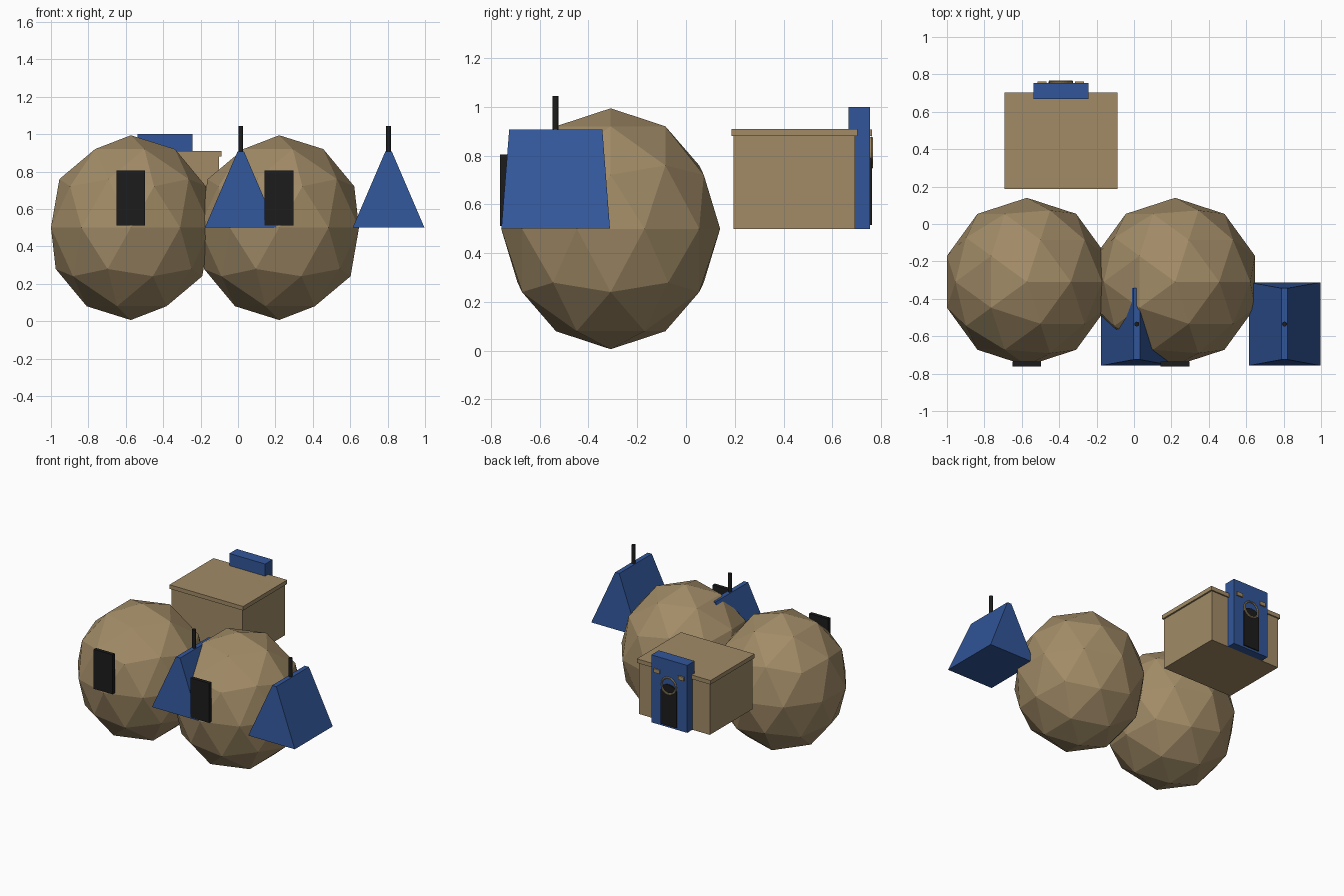
import bpy, bmesh, math
from mathutils import Matrix

if "Cube" in bpy.data.objects:
    bpy.data.objects.remove(bpy.data.objects["Cube"], do_unlink=True)


def material(name, rgb):
    m = bpy.data.materials.new(name)
    m.use_nodes = True
    m.diffuse_color = (*rgb, 1)
    m.node_tree.nodes["Principled BSDF"].inputs["Base Color"].default_value = (*rgb, 1)
    return m


TAN = material("tan", (0.36, 0.26, 0.135))
BLUE = material("blue", (0.031, 0.093, 0.32))
BLACK = material("black", (0.012, 0.012, 0.012))


def finish(bm, name, mat):
    bmesh.ops.recalc_face_normals(bm, faces=bm.faces)
    mesh = bpy.data.meshes.new(name)
    bm.to_mesh(mesh)
    bm.free()
    mesh.materials.append(mat)
    ob = bpy.data.objects.new(name, mesh)
    bpy.context.collection.objects.link(ob)
    return ob


def box(name, mat, x, y, z, top=None):
    """Box from (min, max) ranges; top gives other x and y ranges for the upper face."""
    bm = bmesh.new()
    bmesh.ops.create_cube(bm, size=1)
    for v in bm.verts:
        rx, ry = top if top and v.co.z > 0 else (x, y)
        v.co = (rx[v.co.x > 0], ry[v.co.y > 0], z[v.co.z > 0])
    return finish(bm, name, mat)


def around(c, half):
    return (c - half, c + half)


# Two faceted balls, each with a dark front panel
for side, cx in (("right", -0.573), ("left", 0.22)):
    bm = bmesh.new()
    bmesh.ops.create_icosphere(bm, subdivisions=2, radius=0.449)
    bmesh.ops.transform(bm, verts=bm.verts, matrix=Matrix.Translation((cx, -0.309, 0.5))
                        @ Matrix.Diagonal((1, 1, 1.1, 1)))
    finish(bm, side + "_ball", TAN)
    box(side + "_front_panel", BLACK, around(cx, 0.077), (-0.762, -0.735), (0.512, 0.805))

# Two tapered wedges with a thin rod on the ridge
for side, cx in (("right", 0.015), ("left", 0.805)):
    box(side + "_wedge", BLUE, around(cx, 0.191), (-0.757, -0.312), (0.502, 0.908),
        top=(around(cx, 0.017), (-0.725, -0.343)))
    bm = bmesh.new()
    bmesh.ops.create_cone(bm, cap_ends=True, segments=12, radius1=0.013, radius2=0.013,
                          depth=0.145, matrix=Matrix.Translation((cx, -0.535, 0.972)))
    finish(bm, side + "_rod", BLACK)

# Hut with an overhanging flat lid and a tall rear porch
HX = -0.391
box("hut_body", TAN, around(HX, 0.29), (0.195, 0.693), (0.5, 0.885))
box("hut_lid", TAN, around(HX, 0.302), (0.187, 0.703), (0.88, 0.91))
box("rear_porch", BLUE, around(HX, 0.147), (0.667, 0.754), (0.5, 1.0))

# Arched rear door
bm = bmesh.new()
outline = [(-0.065, 0.515), (0.065, 0.515)]
outline += [(0.065 * math.cos(a), 0.77 + 0.05 * math.sin(a))
            for a in (math.pi * i / 8 for i in range(9))]
face = bm.faces.new([bm.verts.new((HX + px, 0.75, pz)) for px, pz in outline])
ext = bmesh.ops.extrude_face_region(bm, geom=[face])["geom"]
bmesh.ops.translate(bm, vec=(0, 0.012, 0),
                    verts=[g for g in ext if isinstance(g, bmesh.types.BMVert)])
finish(bm, "rear_door", BLACK)

# Ring above the door
bpy.ops.mesh.primitive_torus_add(major_segments=24, minor_segments=6, major_radius=0.059,
                                 minor_radius=0.007, location=(HX, 0.761, 0.812),
                                 rotation=(math.pi / 2, 0, 0))
ring = bpy.context.object
ring.name = "door_ring"
ring.data.materials.append(TAN)

# Small plates either side of the ring
for side, s in (("right", -1), ("left", 1)):
    box(side + "_door_plate", TAN, around(HX + s * 0.1, 0.024), (0.75, 0.763), (0.88, 0.908))
